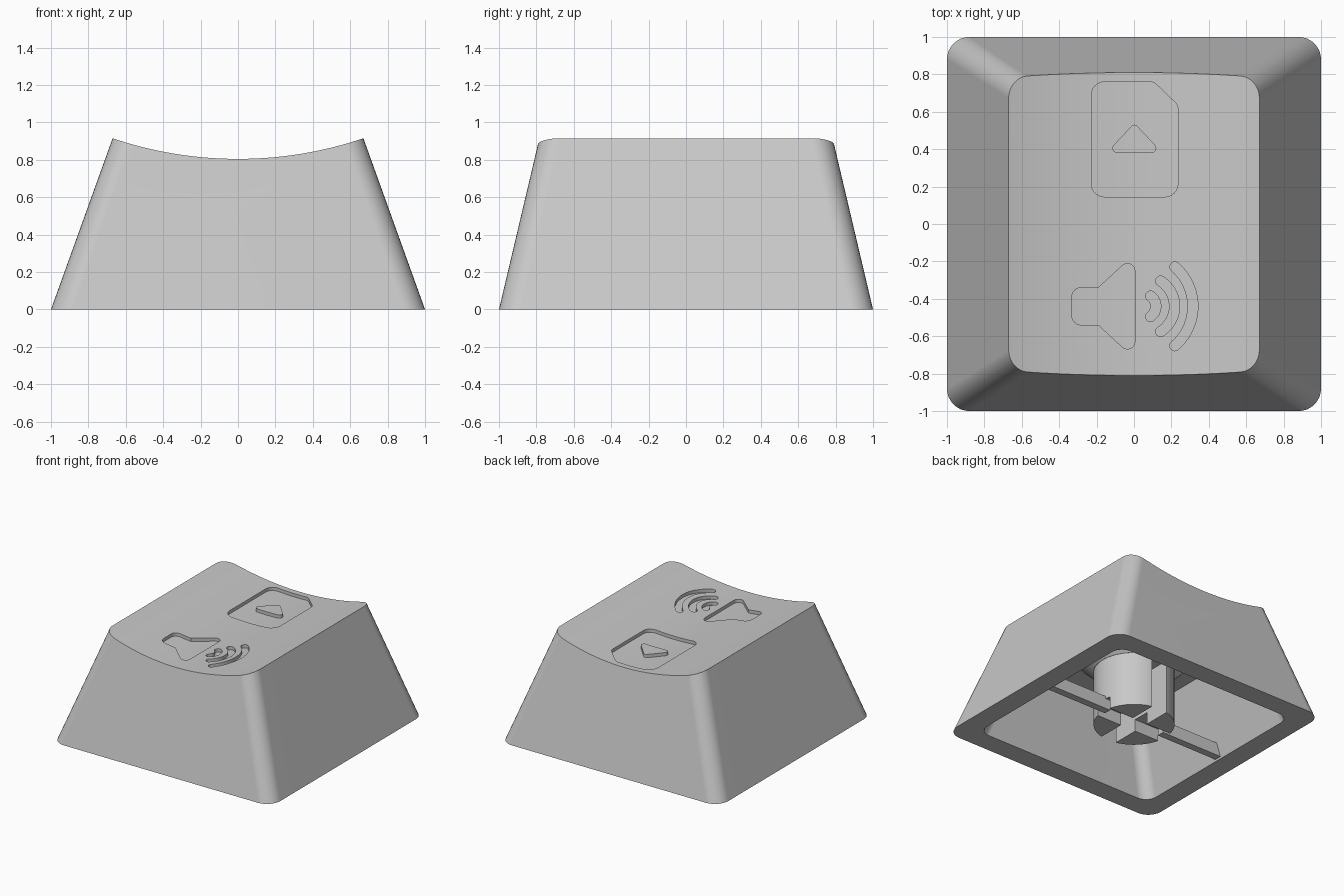
import bpy, bmesh, math
from mathutils import Vector

if "Cube" in bpy.data.objects:
    bpy.data.objects.remove(bpy.data.objects["Cube"])

grey = bpy.data.materials.new("warm_grey")
grey.diffuse_color = (0.58, 0.58, 0.58, 1)
grey.use_nodes = True
grey.node_tree.nodes["Principled BSDF"].inputs["Base Color"].default_value = grey.diffuse_color


def loft(name, rings):
    """Solid through a stack of rings that share one vertex count."""
    bm = bmesh.new()
    rows = [[bm.verts.new(p) for p in ring] for ring in rings]
    n = len(rows[0])
    for a, b in zip(rows, rows[1:]):
        for i in range(n):
            j = (i + 1) % n
            bm.faces.new((a[i], a[j], b[j], b[i]))
    bm.faces.new(rows[0][::-1])
    bm.faces.new(rows[-1])
    bmesh.ops.recalc_face_normals(bm, faces=bm.faces[:])
    me = bpy.data.meshes.new(name)
    bm.to_mesh(me)
    bm.free()
    me.materials.append(grey)
    ob = bpy.data.objects.new(name, me)
    bpy.context.collection.objects.link(ob)
    return ob


def prism(name, pts, z0, z1):
    return loft(name, [[(x, y, z) for x, y in pts] for z in (z0, z1)])


def boolean(ob, cutter, op='DIFFERENCE'):
    m = ob.modifiers.new("cut", 'BOOLEAN')
    m.operation, m.solver, m.object = op, 'EXACT', cutter
    bpy.context.view_layer.objects.active = ob
    bpy.ops.object.modifier_apply(modifier=m.name)
    bpy.data.objects.remove(cutter)


def rounded(corners, seg=6):
    """Polygon from (x, y, radius) corners, each corner filleted."""
    out = []
    for i, (x, y, r) in enumerate(corners):
        p = Vector((x, y))
        a = (Vector(corners[i - 1][:2]) - p).normalized()
        b = (Vector(corners[(i + 1) % len(corners)][:2]) - p).normalized()
        if r == 0:
            out.append((x, y))
            continue
        half = a.angle(b) / 2
        c = p + (a + b).normalized() * (r / math.sin(half))
        s = p + a * (r / math.tan(half)) - c
        e = p + b * (r / math.tan(half)) - c
        turn = s.angle_signed(e)          # clockwise positive
        for k in range(seg + 1):
            t = -turn * k / seg
            out.append((c.x + s.x * math.cos(t) - s.y * math.sin(t),
                        c.y + s.x * math.sin(t) + s.y * math.cos(t)))
    return out


def rect(hx, hy, r, seg=8):
    return rounded([(hx, hy, r), (-hx, hy, r), (-hx, -hy, r), (hx, -hy, r)], seg)


def circle(r, n=64):
    return [(r * math.cos(2 * math.pi * k / n), r * math.sin(2 * math.pi * k / n))
            for k in range(n)]


def taper(name, h, r0, r1, z0, z1):
    """Rounded block whose walls lean in like the cap's."""
    return loft(name, [[(x, y, z) for x, y in rect(h - 0.36 * z, h - 0.236 * z, r)]
                       for z, r in ((z0, r0), (z1, r1))])


def scoop(z):
    """Everything above the dished top surface, lowest at height z."""
    R, n = 2.095, 48
    prof = [(-1.2 + 2.4 * k / n) for k in range(n + 1)]
    prof = [(x, z + R - math.sqrt(R * R - x * x)) for x in prof]
    prof += [(1.2, 1.8), (-1.2, 1.8)]
    return loft("scoop", [[(x, y, h) for x, h in prof] for y in (-1.5, 1.5)])


def wave(cx, R, half):
    """Curved bar with round ends."""
    a, w, cy, n = math.asin(half / R), 0.027, -0.44, 20
    pts = [(cx + (R + w) * math.cos(t), cy + (R + w) * math.sin(t))
           for t in (-a + 2 * a * k / n for k in range(n + 1))]
    for k in range(1, 8):
        t = a + math.pi * k / 8
        pts.append((cx + R * math.cos(a) + w * math.cos(t),
                    cy + R * math.sin(a) + w * math.sin(t)))
    pts += [(cx + (R - w) * math.cos(t), cy + (R - w) * math.sin(t))
            for t in (a - 2 * a * k / n for k in range(n + 1))]
    for k in range(1, 8):
        t = -a + math.pi + math.pi * k / 8
        pts.append((cx + R * math.cos(a) + w * math.cos(t),
                    cy - R * math.sin(a) + w * math.sin(t)))
    return pts


# hollow cap shell with dished top
cap = taper("cap_shell", 1.0, 0.12, 0.11, 0, 1.05)
boolean(cap, scoop(0.805))
boolean(cap, taper("cavity", 0.83, 0.1, 0.09, -0.02, 0.62))


def engrave(cutter):
    boolean(cutter, scoop(0.778), 'INTERSECT')
    boolean(cap, cutter)


# recessed page with a raised triangle
page = prism("page", rounded([(0.235, 0.145, 0.07), (0.235, 0.635, 0.05),
                              (0.105, 0.76, 0.05), (-0.228, 0.76, 0.07),
                              (-0.228, 0.145, 0.07)]), 0.7, 1.1)
boolean(page, prism("triangle", rounded([(-0.148, 0.38, 0.025), (0.152, 0.38, 0.025),
                                         (0.002, 0.54, 0.02)]), 0.6, 1.2))
engrave(page)

# recessed loudspeaker and sound waves
upper = [(0.005, -0.16, 0.04), (-0.19, -0.34, 0), (-0.332, -0.34, 0.05)]
lower = [(x, -0.88 - y, r) for x, y, r in reversed(upper)]
engrave(prism("speaker", rounded(upper + lower), 0.7, 1.1))
for cx, R, half in ((0.05, 0.067, 0.055), (0.058, 0.159, 0.135), (0.037, 0.278, 0.211)):
    engrave(prism("wave", wave(cx, R, half), 0.7, 1.1))

# switch stem with cross slot
stem = prism("stem", circle(0.305), 0.0, 0.68)
boolean(stem, prism("slot_y", rect(0.07, 0.5, 0), -0.1, 0.45))
boolean(stem, prism("slot_x", rect(0.5, 0.07, 0), -0.1, 0.1))

# flared collar where the stem meets the ceiling
collar = loft("stem_collar", [[(x, y, z) for x, y in circle(r)]
                              for r, z in ((0.306, 0.45), (0.43, 0.57), (0.43, 0.68))])

# thin ribs joining the stem to the side walls
for side, label in ((1, "right"), (-1, "left")):
    pts = [(side * x, y) for x, y in ((0.26, -0.03), (0.84, -0.03), (0.84, 0.03), (0.26, 0.03))]
    prism("rib_" + label, pts, 0.015, 0.12)

# smooth curves, crisp edges, flat walls kept flat
for ob in [cap, stem, collar]:
    bpy.ops.object.select_all(action='DESELECT')
    ob.select_set(True)
    bpy.context.view_layer.objects.active = ob
    bpy.ops.object.shade_smooth_by_angle(angle=math.radians(30))
    ob.modifiers.new("flat_walls", 'WEIGHTED_NORMAL').keep_sharp = True
